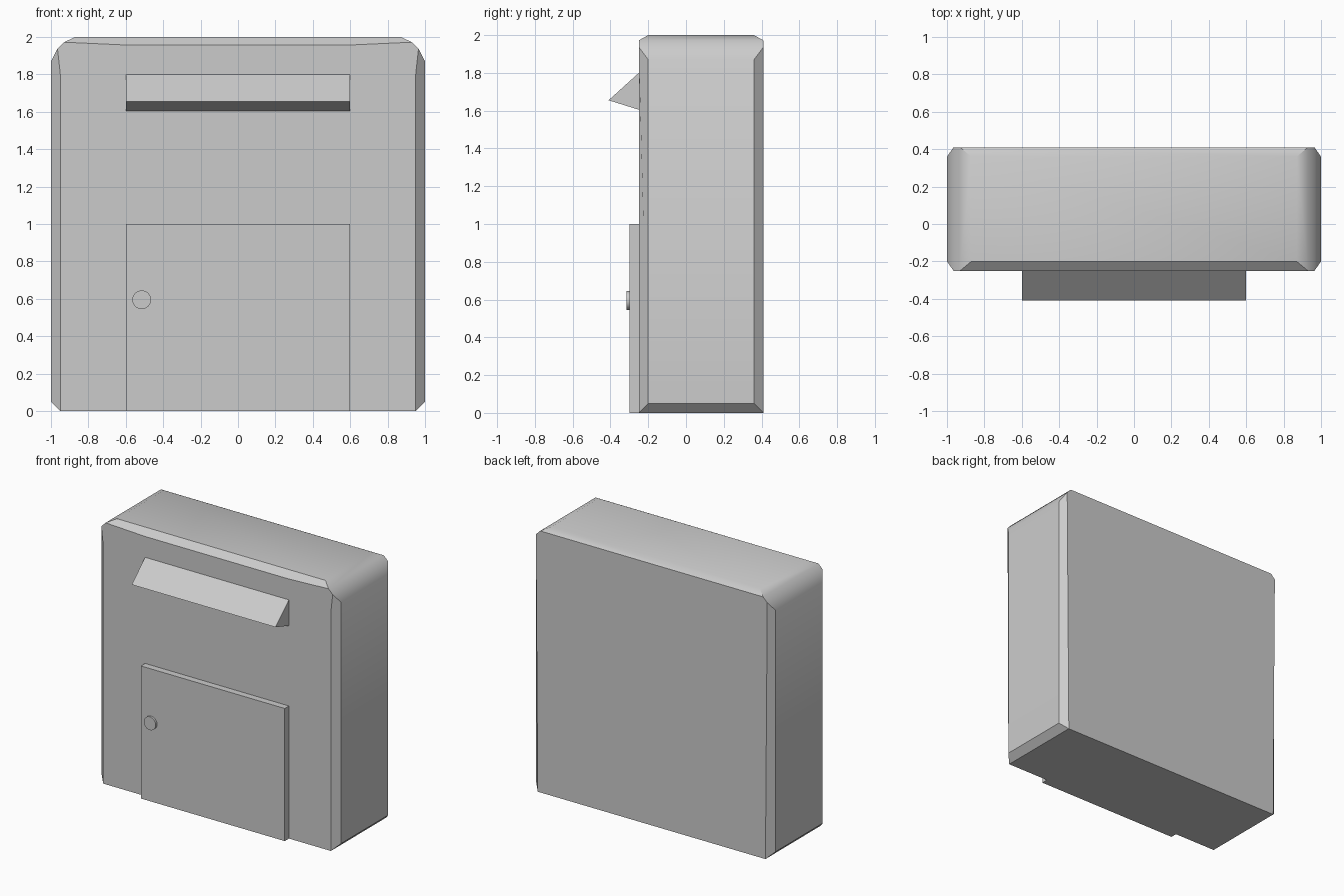
import bpy, bmesh, math

if "Cube" in bpy.data.objects:
    bpy.data.objects.remove(bpy.data.objects["Cube"])

Y_FRONT, Y_BACK, BEVEL = -0.25, 0.41, 0.05


def mesh_object(name, polygons):
    """Build an object from polygons given as lists of points."""
    bm = bmesh.new()
    for poly in polygons:
        bm.faces.new([bm.verts.new(p) for p in poly])
    bmesh.ops.remove_doubles(bm, verts=bm.verts, dist=0.0005)
    bmesh.ops.recalc_face_normals(bm, faces=bm.faces)
    mesh = bpy.data.meshes.new(name)
    bm.to_mesh(mesh)
    bm.free()
    obj = bpy.data.objects.new(name, mesh)
    bpy.context.collection.objects.link(obj)
    return obj


def smooth(obj, angle):
    bpy.ops.object.select_all(action='DESELECT')
    obj.select_set(True)
    bpy.context.view_layer.objects.active = obj
    bpy.ops.object.shade_smooth_by_angle(angle=math.radians(angle))


def prism(name, profile, half_width):
    """Extrude a (y, z) profile across x."""
    left = [(-half_width, y, z) for y, z in profile]
    right = [(half_width, y, z) for y, z in profile]
    n = len(profile)
    sides = [[left[i], left[(i + 1) % n], right[(i + 1) % n], right[i]] for i in range(n)]
    return mesh_object(name, [left, right] + sides)


# Body: the two full-depth faces run to these (x, z) points, mirrored in x
low, corner_side, corner_top = (0.95, 0), (0.965, 1.937), (0.93, 1.972)
side_low, side_high, top_edge = (1, 0.05), (1, 1.87), (0.87, 2)   # set in by the bevel


def front(p): return (p[0], Y_FRONT, p[1])
def back(p): return (p[0], Y_BACK, p[1])
def front_in(p): return (p[0], Y_FRONT + BEVEL, p[1])
def back_in(p): return (p[0], Y_BACK - BEVEL, p[1])


right_edge = [low, (0.95, 1.8), corner_side]
top_line = [corner_top, (0.6, 1.957)]
half = right_edge + top_line
mirrored = [(-x, z) for x, z in reversed(half)]
back_half = [low, corner_side, corner_top]
faces = [[front(p) for p in half + mirrored],
         [back(p) for p in back_half + [(-x, z) for x, z in reversed(back_half)]]]

# Right side faces, repeated on the left
side_faces = [
    [front(p) for p in right_edge] + [front_in(side_high), front_in(side_low)],
    [back(low), back(corner_side), back_in(side_high), back_in(side_low)],
    [front_in(side_low), front_in(side_high), back_in(side_high), back_in(side_low)],
    [front(low), front_in(side_low), back_in(side_low), back(low)],
    [front_in(side_high), front(corner_side), back(corner_side), back_in(side_high)],
    [front(corner_side), front(corner_top), back(corner_top), back(corner_side)],
    [front(corner_top), front_in(top_edge), back_in(top_edge), back(corner_top)],
]
faces += side_faces + [[(-x, y, z) for x, y, z in f] for f in side_faces]

# Top, top bevels and bottom span the full width
def span(points):
    return points + [(-x, y, z) for x, y, z in reversed(points)]

faces += [span([front_in(top_edge), back_in(top_edge)])[:4],
          span([front_in(top_edge)] + [front(p) for p in top_line]),
          span([back_in(top_edge), back(corner_top)]),
          span([front(low), back(low)])]
smooth(mesh_object("body", faces), 30)

# Slot hood
prism("slot_hood", [(Y_FRONT, 1.8), (-0.41, 1.655), (Y_FRONT, 1.605)], 0.6)

# Door
prism("door", [(Y_FRONT, 0), (-0.3, 0), (-0.3, 1), (Y_FRONT, 1)], 0.6)

# Lock button
bpy.ops.mesh.primitive_cylinder_add(vertices=32, radius=0.05, depth=0.03,
                                    location=(-0.515, -0.301, 0.595),
                                    rotation=(math.pi / 2, 0, 0))
bpy.context.object.name = "lock_button"
smooth(bpy.context.object, 30)
